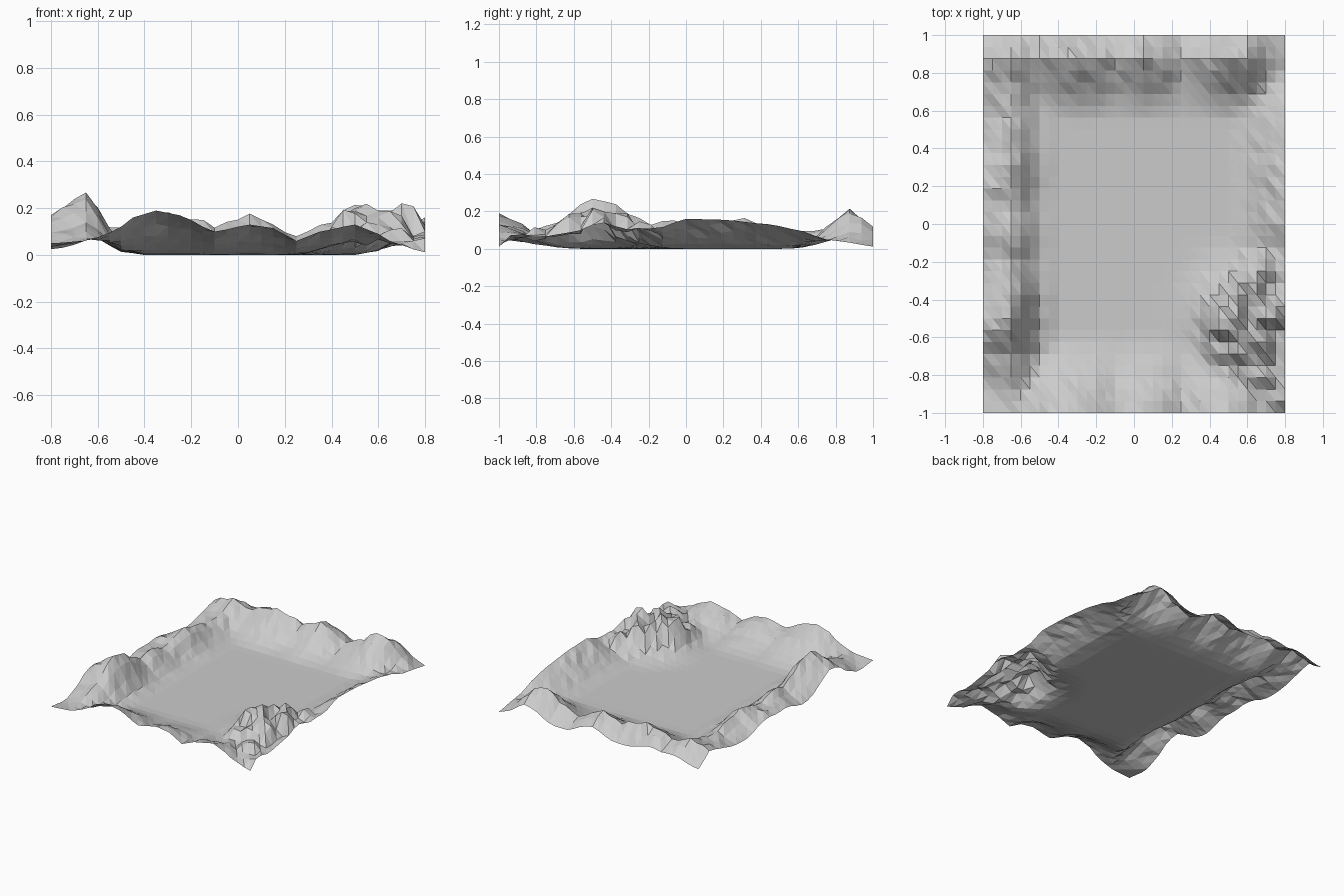
import bpy, bmesh, random, math

if "Cube" in bpy.data.objects:
    bpy.data.objects.remove(bpy.data.objects["Cube"])

random.seed(7)
NX, NY = 32, 32


def curve(points, t):
    """Smoothly interpolate (position, height) pairs."""
    if t <= points[0][0]:
        return points[0][1]
    for (a, ha), (b, hb) in zip(points, points[1:]):
        if t <= b:
            u = (t - a) / (b - a)
            u = 0.5 * u + 0.5 * u * u * (3 - 2 * u)
            return ha + (hb - ha) * u
    return points[-1][1]


# Height of each rim along its length
front_rim = [(-.8, .05), (-.65, .06), (-.53, .10), (-.45, .16), (-.35, .19), (-.25, .17),
             (-.1, .10), (.05, .13), (.15, .115), (.25, .06), (.35, .10), (.5, .13),
             (.6, .09), (.67, .05), (.8, .01)]
east_rim = [(-1, .01), (-.92, .085), (-.8, .06), (-.6, .09), (-.45, .14), (-.3, .10),
            (-.15, .11), (0, .16), (.2, .155), (.45, .13), (.6, .10), (.75, .05), (1, .005)]
west_rim = [(-1, .04), (-.87, .08), (-.7, .14), (-.6, .21), (-.5, .26), (-.4, .25), (-.3, .19),
            (-.2, .13), (-.05, .15), (.1, .11), (.2, .14), (.3, .17), (.45, .12),
            (.6, .09), (.75, .11), (.87, .13), (1, .04)]
back_rim = [(-.8, .10), (-.65, .15), (-.5, .11), (-.4, .16), (-.3, .18), (-.2, .165), (-.1, .12),
            (.05, .17), (.15, .14), (.25, .08), (.35, .12), (.5, .22), (.6, .20),
            (.7, .09), (.8, .03)]

# Cross-section of each rim, from outside edge to valley floor
front_cut = [(-1, 1), (-.93, .88), (-.87, .68), (-.8, .42), (-.7, .14), (-.6, 0)]
east_cut = [(.5, 0), (.6, .17), (.65, .38), (.7, .6), (.75, .82), (.8, 1)]
west_cut = [(-.8, .5), (-.72, .75), (-.65, 1), (-.6, .8), (-.55, .42), (-.5, .15), (-.4, 0)]
back_cut = [(.55, 0), (.65, .12), (.72, .36), (.8, .75), (.87, 1), (.94, .72), (1, .42)]

# Rocky outcrop in the front right: x, y, height, radius
outcrop = [(.50, -.50, .21, .12), (.60, -.36, .18, .11), (.70, -.48, .22, .09),
           (.62, -.62, .18, .12), (.47, -.64, .13, .10), (.70, -.25, .13, .12),
           (.66, -.78, .11, .10), (.55, -.45, .07, .22)]


def height(x, y):
    # outer edges of the west and back rims rise and fall in waves
    west_edge = 1 + .45 * math.sin(9 * y + .6) * max(0, (-.66 - x) / .14)
    back_edge = 1 + .45 * math.sin(11 * x + .8) * max(0, (y - .88) / .12)
    parts = [curve(front_rim, x) * curve(front_cut, y),
             curve(east_rim, y) * curve(east_cut, x),
             curve(west_rim, y) * curve(west_cut, x) * west_edge,
             curve(back_rim, x) * curve(back_cut, y) * back_edge]
    for cx, cy, h, r in outcrop:
        d = math.hypot(x - cx, y - cy) / r
        parts.append(h * math.exp(-d ** 4 * 0.35 - d * d * 0.4))
    z = sum(p ** 5 for p in parts) ** 0.2
    # small rocky variation, strongest on the outcrop
    rough = 0.03 if (.38 < x < .78 and -.85 < y < -.15) else 0.012
    if abs(x) < .79 and abs(y) < .99:
        z += random.uniform(-1, 1) * rough * min(1, z / .12)
    return max(0.0, z)


# Terrain sheet
bm = bmesh.new()
grid = []
for j in range(NY + 1):
    y = -1 + 2 * j / NY
    row = []
    for i in range(NX + 1):
        x = -.8 + 1.6 * i / NX
        row.append(bm.verts.new((x, y, height(x, y))))
    grid.append(row)
for j in range(NY):
    for i in range(NX):
        a, b = grid[j][i], grid[j][i + 1]
        c, d = grid[j + 1][i + 1], grid[j + 1][i]
        bm.faces.new((a, b, d))
        bm.faces.new((b, c, d))

mesh = bpy.data.meshes.new("valley_terrain")
bm.to_mesh(mesh)
bm.free()
bpy.context.collection.objects.link(bpy.data.objects.new("valley_terrain", mesh))
